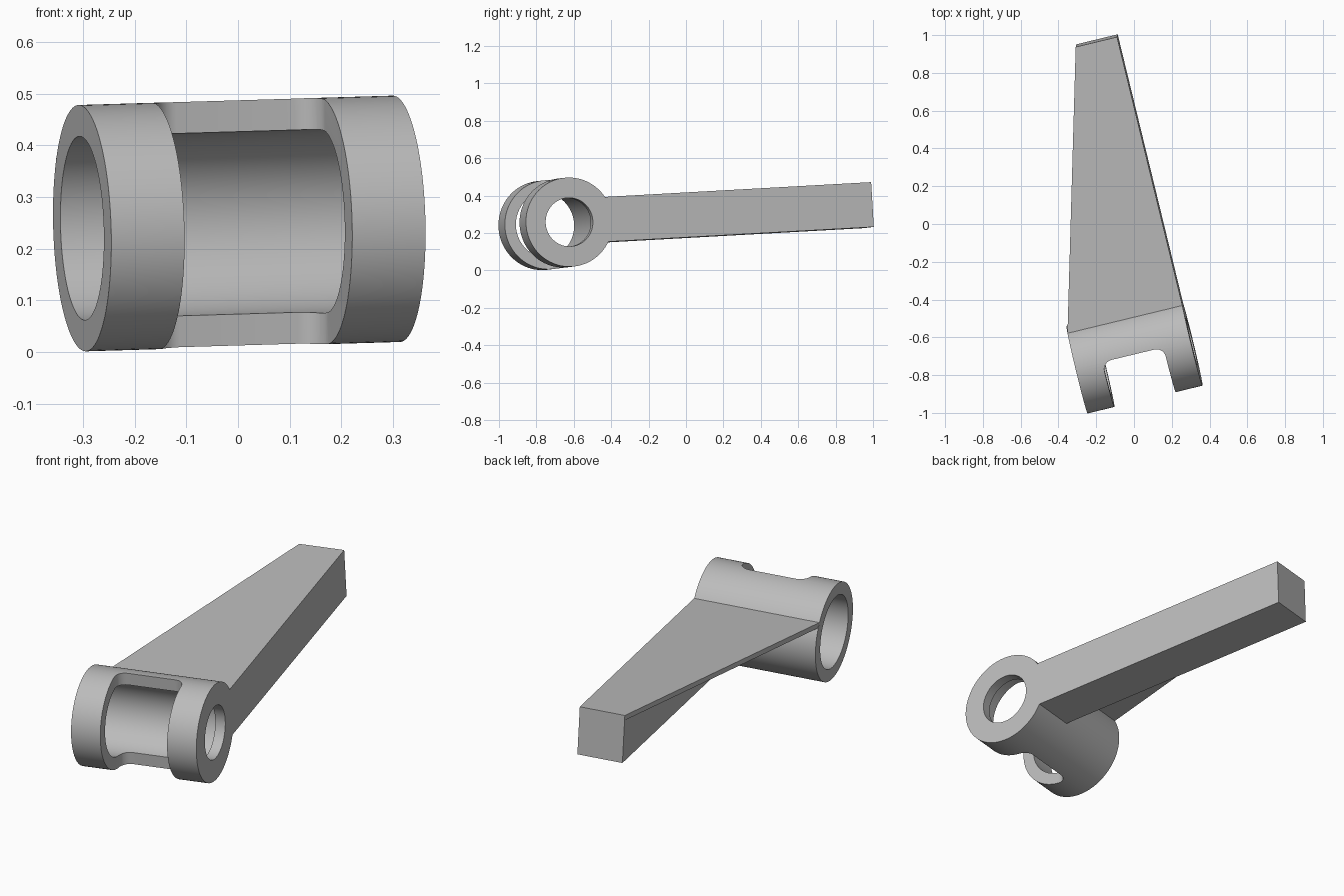
import bpy, bmesh, math
from mathutils import Matrix, Vector

if "Cube" in bpy.data.objects:
    bpy.data.objects.remove(bpy.data.objects["Cube"], do_unlink=True)

grey = bpy.data.materials.new("plain_grey")
grey.use_nodes = True
grey.diffuse_color = (0.5, 0.5, 0.5, 1)
grey.node_tree.nodes["Principled BSDF"].inputs["Base Color"].default_value = (0.5, 0.5, 0.5, 1)

# Local frame: x along the hub axis, y along the arm, z up
HALF, R, BORE, LIP_R, LIP = 0.313, 0.2385, 0.178, 0.13, 0.05
ARM_Y, ARM_END, ARM_H, ARM_W = 0.206, 1.671, 0.12, 0.225
PLATE, LIFT = 0.025, 0.004
SLOT, SLOT_Y, FILLET = 0.167, 0.02, 0.05

side = Vector((0.972, 0.235, 0.029)).normalized()
along = Vector((-0.235, 0.972, 0.054))
along = (along - side * along.dot(side)).normalized()
frame = Matrix((side, along, side.cross(along))).transposed().to_4x4()
frame.translation = (0.0025, -0.6975, 0.249)


def add_object(name, bm):
    bmesh.ops.recalc_face_normals(bm, faces=bm.faces)
    mesh = bpy.data.meshes.new(name)
    bm.to_mesh(mesh)
    bm.free()
    mesh.materials.append(grey)
    obj = bpy.data.objects.new(name, mesh)
    bpy.context.collection.objects.link(obj)
    obj.matrix_world = frame
    return obj


def prism(name, outline, z0, z1, fillet=0):
    """Extrude a plan outline upward, rounding its vertical edges if asked."""
    bm = bmesh.new()
    face = bm.faces.new([bm.verts.new((x, y, z0)) for x, y in outline])
    top = bmesh.ops.extrude_face_region(bm, geom=[face])["geom"]
    bmesh.ops.translate(bm, vec=(0, 0, z1 - z0),
                        verts=[g for g in top if isinstance(g, bmesh.types.BMVert)])
    if fillet:
        edges = [e for e in bm.edges
                 if abs(e.verts[0].co.z - e.verts[1].co.z) > 0.1 and e.verts[0].co.y > 0]
        bmesh.ops.bevel(bm, geom=edges, offset=fillet, segments=10, profile=0.5, affect='EDGES')
    return add_object(name, bm)


def revolve(name, profile, steps=96):
    """Turn a closed (x, radius) profile about the hub axis."""
    bm = bmesh.new()
    verts = [bm.verts.new((x, 0, r)) for x, r in profile]
    edges = [bm.edges.new((v, verts[(i + 1) % len(verts)])) for i, v in enumerate(verts)]
    bmesh.ops.spin(bm, geom=verts + edges, cent=(0, 0, 0), axis=(1, 0, 0),
                   angle=math.tau, steps=steps, use_merge=True)
    bmesh.ops.remove_doubles(bm, verts=bm.verts, dist=1e-5)
    return add_object(name, bm)


# Hollow hub, with a narrower lip at its left end
hub = revolve("hub", [(-HALF, R), (HALF, R), (HALF, LIP_R),
                      (HALF - LIP, LIP_R), (HALF - LIP, BORE), (-HALF, BORE)])

# Front slot with rounded inner corners
cutter = prism("slot_cutter", [(-SLOT, -0.5), (SLOT, -0.5), (SLOT, SLOT_Y), (-SLOT, SLOT_Y)],
               -0.4, 0.4, FILLET)
cutter.hide_render = True
cutter.hide_set(True)
cut = hub.modifiers.new("slot", 'BOOLEAN')
cut.operation, cut.solver, cut.object = 'DIFFERENCE', 'EXACT', cutter

# Straight lever bar and the tapered plate that covers it
split = LIFT + ARM_H - PLATE
inner = HALF - ARM_W
prism("lever_bar", [(inner, ARM_Y), (HALF, ARM_Y), (HALF, ARM_END), (inner, ARM_END)],
      LIFT - ARM_H, split)
prism("top_plate", [(-HALF, ARM_Y), (HALF, ARM_Y), (HALF, ARM_END), (inner, ARM_END)],
      split, LIFT + ARM_H)

# Apply the cut, then smooth the round surfaces
bpy.context.view_layer.update()
cut_mesh = bpy.data.meshes.new_from_object(
    hub.evaluated_get(bpy.context.evaluated_depsgraph_get()))
hub.modifiers.clear()
hub.data = cut_mesh
bpy.data.objects.remove(cutter, do_unlink=True)
bpy.ops.object.select_all(action='DESELECT')
hub.select_set(True)
bpy.context.view_layer.objects.active = hub
bpy.ops.object.shade_smooth_by_angle(angle=math.radians(30))
